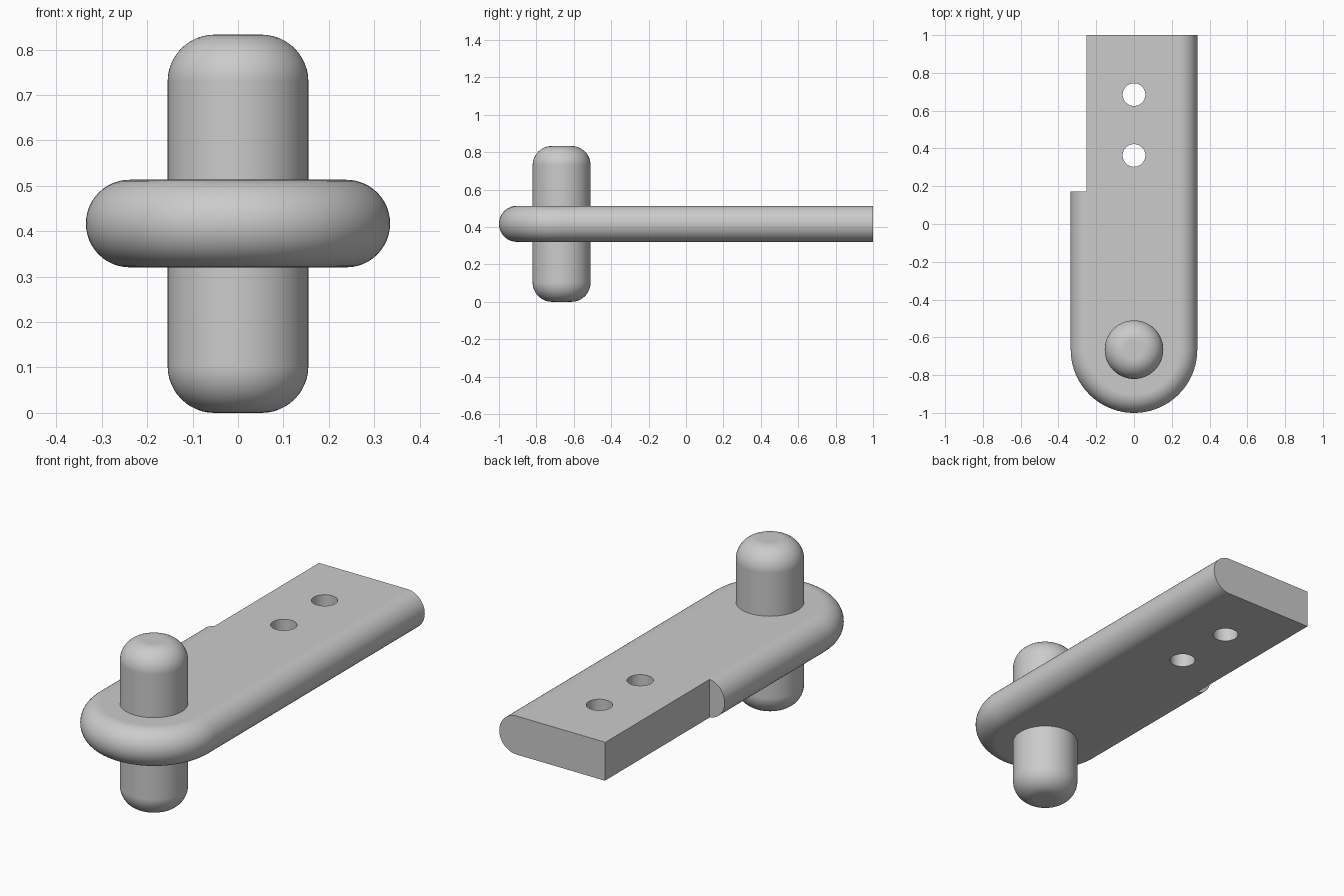
import bpy, bmesh
from math import sin, cos, pi, radians
from mathutils import Matrix

if "Cube" in bpy.data.objects:
    bpy.data.objects.remove(bpy.data.objects["Cube"])

HALF_W, BACK, PIVOT = 0.335, 1.0, -0.665
Z_MID, ROUND = 0.417, 0.0965
PIN_R, PIN_H, PIN_ROUND = 0.155, 0.833, 0.103

grey = bpy.data.materials.new("plain grey")
grey.use_nodes = True
grey.diffuse_color = (0.6, 0.6, 0.6, 1)
grey.node_tree.nodes["Principled BSDF"].inputs["Base Color"].default_value = (0.6, 0.6, 0.6, 1)


def make(name, bm):
    bmesh.ops.recalc_face_normals(bm, faces=bm.faces)
    mesh = bpy.data.meshes.new(name)
    bm.to_mesh(mesh)
    bm.free()
    ob = bpy.data.objects.new(name, mesh)
    bpy.context.collection.objects.link(ob)
    mesh.materials.append(grey)
    return ob


def activate(ob):
    bpy.ops.object.select_all(action='DESELECT')
    ob.select_set(True)
    bpy.context.view_layer.objects.active = ob


def smooth(ob):
    activate(ob)
    bpy.ops.object.shade_smooth_by_angle(angle=radians(30))
    mod = ob.modifiers.new("even shading", 'WEIGHTED_NORMAL')
    mod.keep_sharp = True


def cut(ob, cutter):
    cutter.hide_render = True
    mod = ob.modifiers.new("cut", 'BOOLEAN')
    mod.operation, mod.solver, mod.object = 'DIFFERENCE', 'EXACT', cutter
    activate(ob)
    bpy.ops.object.modifier_apply(modifier=mod.name)
    bpy.data.objects.remove(cutter)


# Arm: a round-nosed outline lofted through a half-round edge
bm = bmesh.new()
layers = []
for i in range(25):
    a = -pi / 2 + pi * i / 24
    r, z = HALF_W - ROUND + ROUND * cos(a), Z_MID + ROUND * sin(a)
    outline = [(-r, BACK)]
    outline += [(-r * cos(pi * k / 48), PIVOT - r * sin(pi * k / 48)) for k in range(49)]
    outline += [(r, BACK)]
    layers.append([bm.verts.new((x, y, z)) for x, y in outline])
for low, high in zip(layers, layers[1:]):
    for k in range(len(low) - 1):
        bm.faces.new((low[k], low[k + 1], high[k + 1], high[k]))
bm.faces.new(layers[0])
bm.faces.new(layers[-1])
bm.faces.new([l[0] for l in layers] + [l[-1] for l in reversed(layers)])
arm = make("arm", bm)

# Square notch along the right rear edge
bm = bmesh.new()
bmesh.ops.create_cube(bm, size=1, matrix=Matrix.Translation((-0.752, 0.672, Z_MID)))
cut(arm, make("notch_cutter", bm))

# Two mounting holes
for y in (0.363, 0.685):
    bm = bmesh.new()
    bmesh.ops.create_cone(bm, cap_ends=True, segments=48, radius1=0.06, radius2=0.06,
                          depth=0.5, matrix=Matrix.Translation((0, y, Z_MID)))
    cut(arm, make("hole_cutter", bm))
smooth(arm)

# Pin: a cylinder with rounded ends, standing through the arm
bm = bmesh.new()
bmesh.ops.create_cone(bm, cap_ends=True, segments=64, radius1=PIN_R, radius2=PIN_R,
                      depth=PIN_H, matrix=Matrix.Translation((0, PIVOT, PIN_H / 2)))
rims = [e for e in bm.edges if abs(e.verts[0].co.z - e.verts[1].co.z) < 0.01]
bmesh.ops.bevel(bm, geom=rims, offset=PIN_ROUND, offset_type='OFFSET', segments=12,
                profile=0.5, affect='EDGES', clamp_overlap=False)
smooth(make("pin", bm))
